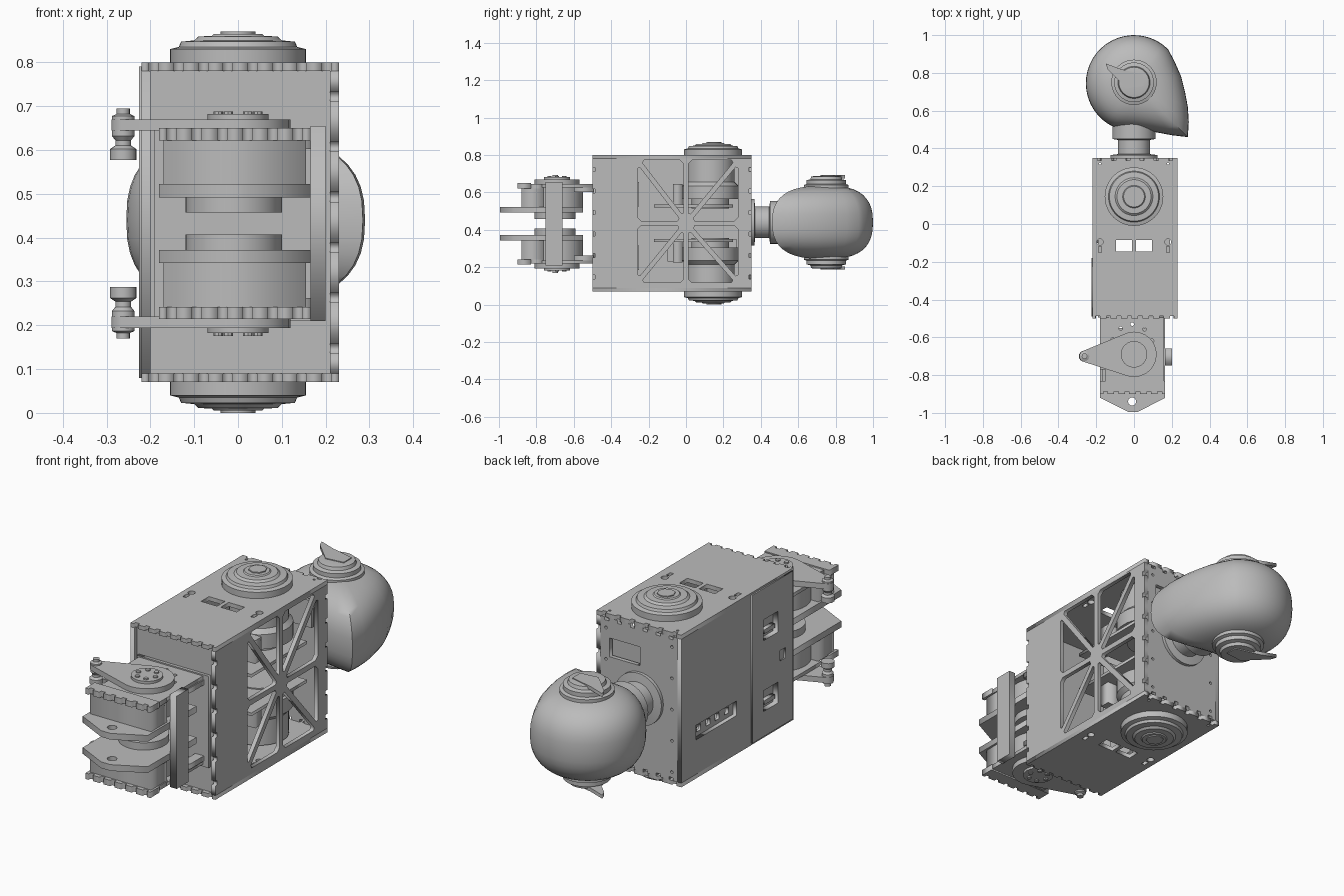
import bpy, bmesh, math
from math import sin, cos, pi, radians
from mathutils import Matrix, Vector

if "Cube" in bpy.data.objects:
    bpy.data.objects.remove(bpy.data.objects["Cube"], do_unlink=True)

GREY = (0.5, 0.5, 0.5, 1)
grey = bpy.data.materials.new("plain grey")
grey.use_nodes = True
grey.diffuse_color = GREY
grey.node_tree.nodes["Principled BSDF"].inputs["Base Color"].default_value = GREY

# Plane frames: outline (u, v) and normal w mapped to world axes
FRAMES = {
    "z": Matrix.Identity(4),
    "x": Matrix(((0, 0, 1, 0), (1, 0, 0, 0), (0, 1, 0, 0), (0, 0, 0, 1))),
    "y": Matrix(((1, 0, 0, 0), (0, 0, -1, 0), (0, 1, 0, 0), (0, 0, 0, 1))),
}


def finish(name, bm, smooth=None):
    bmesh.ops.remove_doubles(bm, verts=bm.verts, dist=0.0002)
    bmesh.ops.recalc_face_normals(bm, faces=bm.faces)
    mesh = bpy.data.meshes.new(name)
    bm.to_mesh(mesh)
    bm.free()
    mesh.materials.append(grey)
    ob = bpy.data.objects.new(name, mesh)
    bpy.context.collection.objects.link(ob)
    if smooth:
        bpy.ops.object.select_all(action="DESELECT")
        ob.select_set(True)
        bpy.context.view_layer.objects.active = ob
        bpy.ops.object.shade_smooth_by_angle(angle=radians(smooth))
    return ob


def plate(name, axis, lo, hi, outline, holes=()):
    """Flat plate from a 2D outline with holes, between lo and hi on its axis."""
    cu = bpy.data.curves.new(name, "CURVE")
    cu.dimensions, cu.fill_mode = "2D", "BOTH"
    cu.extrude = abs(hi - lo) / 2
    for loop in [outline, *holes]:
        sp = cu.splines.new("POLY")
        sp.points.add(len(loop) - 1)
        for p, (u, v) in zip(sp.points, loop):
            p.co = (u, v, 0, 1)
        sp.use_cyclic_u = True
    tmp = bpy.data.objects.new(name, cu)
    bpy.context.collection.objects.link(tmp)
    bpy.context.view_layer.update()
    dg = bpy.context.evaluated_depsgraph_get()
    mesh = bpy.data.meshes.new_from_object(tmp.evaluated_get(dg))
    bm = bmesh.new()
    bm.from_mesh(mesh)
    bpy.data.objects.remove(tmp)
    bpy.data.curves.remove(cu)
    bpy.data.meshes.remove(mesh)
    mid = (lo + hi) / 2 * (-1 if axis == "y" else 1)
    bm.transform(FRAMES[axis] @ Matrix.Translation((0, 0, mid)))
    return finish(name, bm)


def lathe(name, axis, centre, profile, n=40):
    """Turned part; profile is (radius, height along the axis)."""
    bm = bmesh.new()
    rings = [[bm.verts.new((r * cos(2 * pi * i / n), r * sin(2 * pi * i / n), h))
              for i in range(n)] for r, h in profile]
    for a, b in zip(rings, rings[1:]):
        for i in range(n):
            bm.faces.new((a[i], a[i - 1], b[i - 1], b[i]))
    bm.faces.new(rings[0])
    bm.faces.new(rings[-1])
    turn = Matrix.Rotation(radians(-90), 4, "X") if axis == "y" else Matrix()
    bm.transform(Matrix.Translation(centre) @ turn)
    return finish(name, bm, 35)


def rect(u0, v0, u1, v1):
    return [(u0, v0), (u1, v0), (u1, v1), (u0, v1)]


def slot(u, v, w, h):
    return rect(u - w / 2, v - h / 2, u + w / 2, v + h / 2)


def disc(u, v, r, n=10):
    return [(u + r * cos(2 * pi * i / n), v + r * sin(2 * pi * i / n)) for i in range(n)]


def notched(u0, v0, u1, v1, counts, w=0.011, d=0.014):
    """Rectangle with counts = notches on bottom, right, top, left edges."""
    pts, corners = [], [Vector(p) for p in rect(u0, v0, u1, v1)]
    for i, n in enumerate(counts):
        a, b = corners[i], corners[(i + 1) % 4]
        along = (b - a).normalized()
        inward = Vector((-along.y, along.x)) * d
        pts.append(a)
        for k in range(n):
            c = a.lerp(b, (k + 0.5) / n)
            pts += [c - along * w, c - along * w + inward, c + along * w + inward, c + along * w]
    return [tuple(p) for p in pts]


def inset_triangle(a, b, c, d):
    a, b, c = map(Vector, (a, b, c))
    la, lb, lc = (b - c).length, (c - a).length, (a - b).length
    inc = (a * la + b * lb + c * lc) / (la + lb + lc)
    r = abs((b - a).cross(c - a)) / (la + lb + lc)
    tri = [inc + (p - inc) * (1 - d / r) for p in (a, b, c)]
    pts = []
    for i, p in enumerate(tri):                       # clipped corners
        for q in (tri[i - 1], tri[(i + 1) % 3]):
            pts.append(tuple(p + (q - p).normalized() * 0.018))
    return pts


# Body shell
X0, X1, Y0, Y1, Z0, Z1, T = -0.22, 0.23, -0.5, 0.35, 0.07, 0.8, 0.02
deck_holes = [slot(-0.052, -0.115, 0.085, 0.06), slot(0.052, -0.115, 0.085, 0.06)]
for x in (-0.18, 0.18):
    deck_holes += [disc(x, -0.095, 0.017), slot(x, -0.135, 0.018, 0.03), disc(x, 0.32, 0.006)]
for name, lo, hi in (("body_floor", Z0, Z0 + T), ("body_roof", Z1 - T, Z1)):
    plate(name, "z", lo, hi, notched(X0, Y0, X1, Y1, (8, 0, 6, 0)), deck_holes)

# Braced open side: eight triangular windows around a centre joint
ya, ym, yb, za, zm, zb = -0.27, 0.0, 0.29, 0.105, 0.435, 0.785
ring = [(ya, za), (ym, za), (yb, za), (yb, zm), (yb, zb), (ym, zb), (ya, zb), (ya, zm)]
windows = [inset_triangle((ym, zm), ring[i], ring[(i + 1) % 8], 0.013) for i in range(8)]
plate("braced_side", "x", X1 - T, X1,
      notched(Y0, Z0 + T, Y1, Z1 - T, (0, 6, 0, 6)), windows)

# Closed side with vent slot and raised door
plate("closed_side", "x", X0, X0 + T, rect(Y0, Z0 + T, Y1, Z1 - T),
      [rect(-0.07, 0.255, 0.24, 0.325), slot(-0.32, 0.59, 0.11, 0.1), slot(-0.32, 0.25, 0.11, 0.1)])
plate("vent_back", "x", X0 + T, X0 + T + 0.015, rect(-0.1, 0.23, 0.27, 0.35),
      [slot(y, 0.29, 0.03, 0.03) for y in (-0.02, 0.05, 0.12, 0.19)])
plate("door_panel", "x", X0 - 0.006, X0, rect(Y0 + 0.01, Z0 + 0.01, -0.18, Z1 - 0.01),
      [slot(-0.32, 0.59, 0.11, 0.1), slot(-0.32, 0.25, 0.11, 0.1), slot(-0.41, 0.42, 0.04, 0.05)])
for z in (0.25, 0.59):
    plate("door_pocket_back", "x", X0 + T, X0 + T + 0.015, slot(-0.32, z, 0.14, 0.13))
    plate("door_pocket_bar", "x", X0, X0 + T, slot(-0.32, z - 0.015, 0.08, 0.02))

# Front and rear walls
plate("front_wall", "y", Y0 + 0.02, Y0 + 0.04, rect(X0 + T, Z0 + T, X1 - T, Z1 - T))
screws = [disc(x, z, 0.007) for x in (-0.17, 0.18) for z in (0.13, 0.28, 0.43, 0.58, 0.73)]
plate("rear_wall", "y", Y1 - T, Y1,
      notched(X0 + T, Z0 + T, X1 - T, Z1 - T, (6, 0, 6, 0)),
      [slot(0.08, 0.64, 0.16, 0.09)] + screws)
plate("rear_pocket_back", "y", Y1 - 0.05, Y1 - 0.035, slot(0.08, 0.64, 0.2, 0.13))

# Inner drives and shelves
for s in (1, -1):
    zc = lambda h: 0.435 + s * h
    lathe("inner_drive", "z", (0.02, 0.13, 0),
          [(0.1, zc(0.08)), (0.1, zc(0.13)), (0.15, zc(0.13)), (0.15, zc(0.2)),
           (0.13, zc(0.22)), (0.13, zc(0.34))])
    plate("inner_shelf", "z", zc(0.085), zc(0.1), rect(-0.19, -0.17, 0.19, 0.25),
          [slot(0, -0.115, 0.19, 0.06)])
    plate("inner_motor", "z", zc(0.1), zc(0.21), rect(0.04, -0.07, 0.14, -0.02))
    # Stepped turntable caps outside the body
    lathe("turntable_cap", "z", (0, 0.145, 0),
          [(0.155, zc(0.36)), (0.155, zc(0.395)), (0.135, zc(0.4)), (0.13, zc(0.412)),
           (0.1, zc(0.415)), (0.09, zc(0.424)), (0.06, zc(0.425)), (0.055, zc(0.43))], 48)
    plate("cap_mark", "z", zc(0.43), zc(0.435), disc(0, 0.15, 0.04, 8))

# Neck and head at the rear
lathe("neck", "y", (0, 0, 0.44),
      [(0.125, 0.345), (0.125, 0.365), (0.085, 0.37), (0.085, 0.445), (0.115, 0.45), (0.115, 0.56)])
cx, cy, cz = 0, 0.745, 0.44
outline = [(0.255 * cos(radians(a)), cy + 0.255 * sin(radians(a))) for a in range(45, 246, 8)]
outline += [(-0.04, 0.505), (0.03, 0.5), (0.12, 0.485), (0.2, 0.47), (0.285, 0.46),
            (0.29, 0.54), (0.285, 0.62), (0.27, 0.7), (0.25, 0.78), (0.215, 0.86)]
bm = bmesh.new()
layers = []
for k in range(-9, 10):
    t = k / 9 * radians(80)
    scale, h = cos(t) ** 0.7, 0.195 * math.copysign(abs(sin(t)) ** 0.8, t)
    layers.append([bm.verts.new(((x - cx) * scale, cy + (y - cy) * scale, cz + h))
                   for x, y in outline])
for a, b in zip(layers, layers[1:]):
    for i in range(len(outline)):
        bm.faces.new((a[i - 1], a[i], b[i], b[i - 1]))
bm.faces.new(layers[0])
bm.faces.new(layers[-1])
finish("head_shell", bm, 50)
for s in (1, -1):
    zc = lambda h: cz + s * h
    lathe("head_pivot", "z", (0, 0.75, 0),
          [(0.12, zc(0.16)), (0.12, zc(0.2)), (0.105, zc(0.205)), (0.105, zc(0.225)),
           (0.085, zc(0.23)), (0.08, zc(0.245)), (0.06, zc(0.248))])
    plate("head_fin", "z", zc(0.235), zc(0.252),
          [(0.05, 0.73), (0.05, 0.79), (-0.07, 0.82), (-0.15, 0.85), (-0.14, 0.82), (-0.04, 0.72)])

# Gripper: two mirrored halves
G = 0.432
plate("gripper_base", "y", Y0 + 0.005, Y0 + 0.02, rect(-0.19, 0.21, 0.19, 0.65))
for s in (1, -1):
    zc = lambda h: G + s * h
    plate("outer_plate", "z", zc(0.195), zc(0.212), rect(-0.18, -0.77, 0.16, Y0 + 0.01),
          [disc(0.12 * cos(a) - 0.01, -0.7 + 0.17 * sin(a), 0.01) for a in (0.5, 1, 1.57, 2.1, 2.6)])
    plate("front_cap", "z", zc(0.19), zc(0.218), notched(-0.18, -0.9, 0.165, -0.83, (6, 0, 0, 0)))
    plate("cap_link", "z", zc(0.19), zc(0.212), rect(-0.15, -0.84, 0.16, -0.76))
    plate("housing", "z", zc(0.08), zc(0.195), rect(-0.17, -0.88, 0.155, -0.76))
    lathe("housing_motor", "z", (-0.01, -0.69, 0), [(0.14, zc(0.08)), (0.14, zc(0.195))])
    lathe("drive_disc", "z", (-0.01, -0.7, 0), [(0.11, zc(0.025)), (0.11, zc(0.06))])
    plate("finger_plate", "z", zc(0.06), zc(0.09),
          [(-0.18, -0.55), (-0.18, -0.92), (-0.03, -0.995), (0.02, -0.995),
           (0.165, -0.92), (0.165, -0.55)], [disc(-0.01, -0.94, 0.022)])
    plate("base_bracket", "z", zc(0.17), zc(0.195), rect(0.12, -0.6, 0.165, Y0 + 0.01))
    # Lever with end spool
    arc = [(0.12 * cos(radians(a)), -0.69 + 0.12 * sin(radians(a))) for a in range(-105, 106, 15)]
    tip = [(-0.26 + 0.03 * cos(radians(a)), -0.7 + 0.03 * sin(radians(a)))
           for a in range(105, 256, 30)]
    plate("lever", "z", zc(0.212), zc(0.238), arc + tip)
    lathe("lever_boss", "z", (0, -0.69, 0), [(0.07, zc(0.2)), (0.07, zc(0.25))], 24)
    for i in range(6):
        a = i * pi / 3
        lathe("lever_bolt", "z", (0.045 * cos(a), -0.69 + 0.045 * sin(a), 0),
              [(0.011, zc(0.25)), (0.011, zc(0.256))], 8)
    lathe("lever_spool", "z", (-0.262, -0.7, 0),
          [(0.03, zc(0.145)), (0.03, zc(0.17)), (0.018, zc(0.178)), (0.018, zc(0.19)),
           (0.026, zc(0.2)), (0.026, zc(0.245)), (0.015, zc(0.25)), (0.015, zc(0.262))], 16)
plate("gripper_post", "x", 0.165, 0.2, rect(-0.75, 0.21, -0.66, 0.655))
